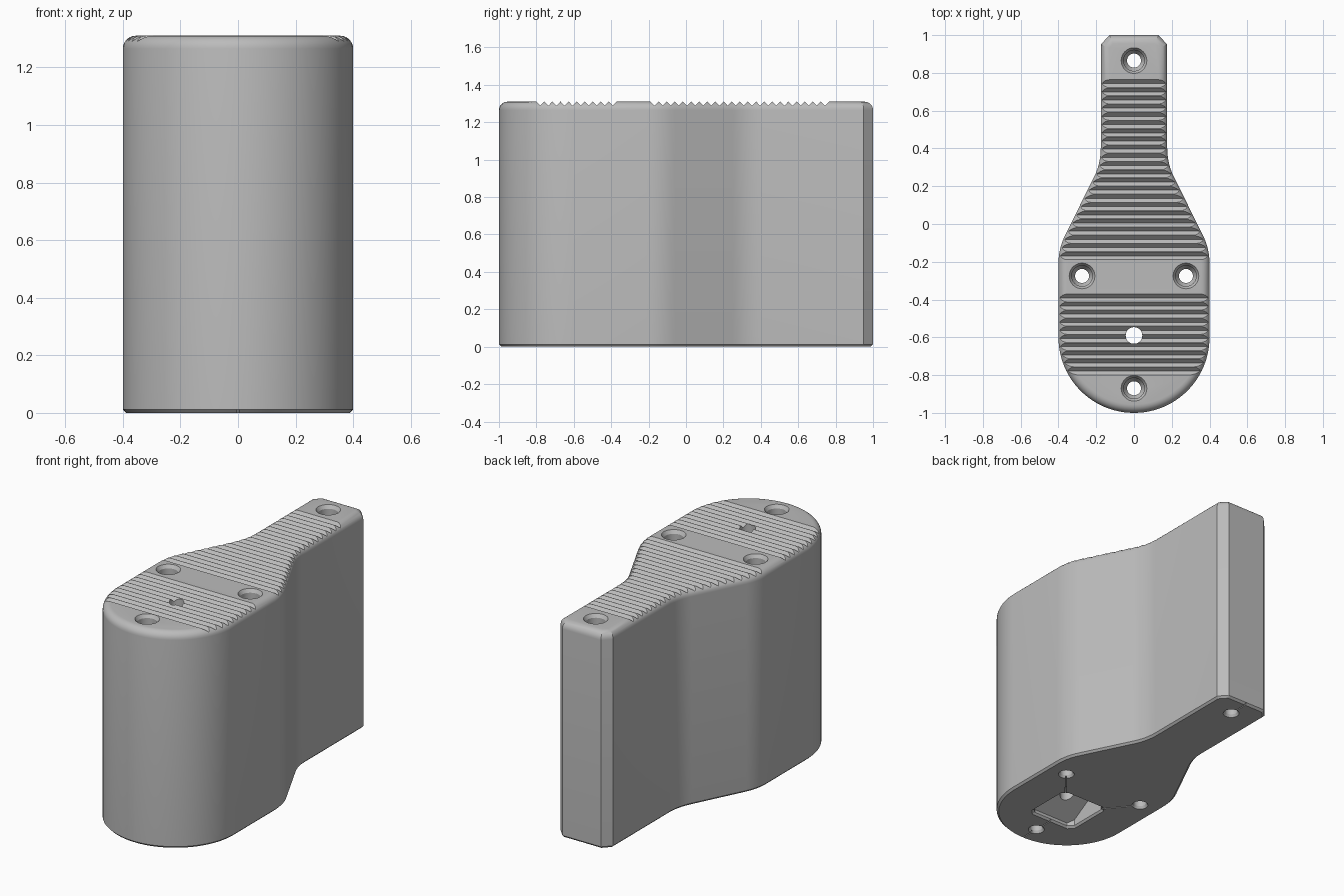
import bpy, bmesh, math
from mathutils import Vector

cube = bpy.data.objects.get("Cube")
if cube:
    bpy.data.objects.remove(cube, do_unlink=True)

HEIGHT = 1.31
POCKET_Y = -0.59

grey = bpy.data.materials.new("mid_grey")
grey.use_nodes = True
grey.diffuse_color = (0.5, 0.5, 0.5, 1)
grey.node_tree.nodes["Principled BSDF"].inputs["Base Color"].default_value = (0.5, 0.5, 0.5, 1)


def loft(name, rings, top_round=0, foot_chamfer=0):
    """Closed solid through matching rings of points, with optional edge bevels."""
    bm = bmesh.new()
    loops = [[bm.verts.new(p) for p in ring] for ring in rings]
    first, last = bm.faces.new(loops[0][::-1]), bm.faces.new(loops[-1])
    for a, b in zip(loops, loops[1:]):
        for i in range(len(a)):
            j = (i + 1) % len(a)
            bm.faces.new((a[i], a[j], b[j], b[i]))
    bmesh.ops.recalc_face_normals(bm, faces=bm.faces)
    for face, size, steps in ((last, top_round, 6), (first, foot_chamfer, 1)):
        if size:
            bmesh.ops.bevel(bm, geom=list(face.edges), offset=size, segments=steps,
                            profile=0.5, affect='EDGES', clamp_overlap=False)
    mesh = bpy.data.meshes.new(name)
    bm.to_mesh(mesh)
    bm.free()
    mesh.materials.append(grey)
    obj = bpy.data.objects.new(name, mesh)
    bpy.context.collection.objects.link(obj)
    return obj


def at_z(points, z):
    return [(x, y, z) for x, y in points]


def circle(x, y, r, n=32):
    return [(x + r * math.cos(2 * math.pi * i / n), y + r * math.sin(2 * math.pi * i / n))
            for i in range(n)]


def bore(name, x, y, profile):
    return loft(name, [at_z(circle(x, y, r), z) for r, z in profile])


def blend(before, corner, after, reach=0.08, steps=6):
    """Soft bend replacing a corner."""
    c = Vector(corner)
    a = c + (Vector(before) - c).normalized() * reach
    b = c + (Vector(after) - c).normalized() * reach
    return [tuple(a * (1 - t) ** 2 + c * 2 * t * (1 - t) + b * t * t)
            for t in (i / steps for i in range(steps + 1))]


# Body outline: round front, waisted sides, chamfered narrow back
arc = [(0.4 * math.sin(a), -0.6 - 0.4 * math.cos(a))
       for a in (math.pi / 2 * i / 24 for i in range(25))]
shoulder, neck, back = (0.4, -0.13), (0.176, 0.32), (0.176, 0.95)
half = (arc + blend(arc[-1], shoulder, neck) + blend(shoulder, neck, back)
        + [back, (0.13, 1.0)])
outline = half + [(-x, y) for x, y in half[:0:-1]]
body = loft("body", [at_z(outline, 0), at_z(outline, HEIGHT)], 0.045, 0.012)

cutters = []


# Tread grooves: two sawtooth bands across the top
def groove_band(name, start, end, count):
    pitch = (end - start) / count
    teeth = [(start, HEIGHT + 0.1)]
    for i in range(count):
        teeth += [(start + i * pitch, HEIGHT + 0.001), (start + (i + 0.5) * pitch, HEIGHT - 0.021)]
    teeth += [(end, HEIGHT + 0.001), (end, HEIGHT + 0.1)]
    return loft(name, [[(x, y, z) for y, z in teeth] for x in (-0.6, 0.6)])


cutters.append(groove_band("front_grooves", -0.80, -0.37, 10))
cutters.append(groove_band("back_grooves", -0.19, 0.765, 22))

# Recessed screw holes, flared at both ends
screw_profile = [(0.05, -0.01), (0.046, 0), (0.037, 0.015), (0.037, HEIGHT - 0.11),
                 (0.055, HEIGHT - 0.08), (0.055, HEIGHT - 0.02), (0.068, HEIGHT),
                 (0.075, HEIGHT + 0.01)]
for n, (x, y) in enumerate([(0, -0.87), (0, 0.865), (-0.275, -0.275), (0.275, -0.275)]):
    cutters.append(bore(f"screw_hole_{n}", x, y, screw_profile))


# Square underside pocket with clipped corners and a sloping roof
def clipped_square(r, c=0.03):
    corner = [(r, c - r), (r, r - c), (r - c, r), (c - r, r)]
    return [(x, y + POCKET_Y) for x, y in corner + [(-x, -y) for x, y in corner]]


inner = clipped_square(0.15)
roof = [(x, y, 0.03 + 0.6 * (y - POCKET_Y + 0.15)) for x, y in inner]
cutters.append(loft("pocket", [at_z(clipped_square(0.162), -0.01), at_z(clipped_square(0.16), 0),
                               at_z(inner, 0.012), roof]))
cutters.append(bore("centre_hole", 0, POCKET_Y, [(0.044, 0.005), (0.044, HEIGHT + 0.1)]))


# Hairline slits in the underside joining the holes
def slit(name, start, end, width=0.006):
    a, b = Vector(start), Vector(end)
    side = (b - a).normalized().orthogonal() * width / 2
    quad = [tuple(p) for p in (a - side, a + side, b + side, b - side)]
    return loft(name, [at_z(quad, -0.01), at_z(quad, 0.012)])


cutters.append(slit("front_slit", (0, -1.05), (0, -0.72)))
cutters.append(slit("back_slit", (0, 0.865), (0, 1.05)))
for s in (-1, 1):
    cutters.append(slit("side_slit", (s * 0.13, -0.455), (s * 0.275, -0.275)))

# Carve the body and discard the cutters
bpy.context.view_layer.objects.active = body
for cutter in cutters:
    cut = body.modifiers.new(cutter.name, 'BOOLEAN')
    cut.operation, cut.solver, cut.object = 'DIFFERENCE', 'EXACT', cutter
    bpy.ops.object.modifier_apply(modifier=cut.name)
    bpy.data.objects.remove(cutter, do_unlink=True)

bpy.ops.object.select_all(action='DESELECT')
body.select_set(True)
bpy.ops.object.shade_smooth_by_angle(angle=math.radians(25))
